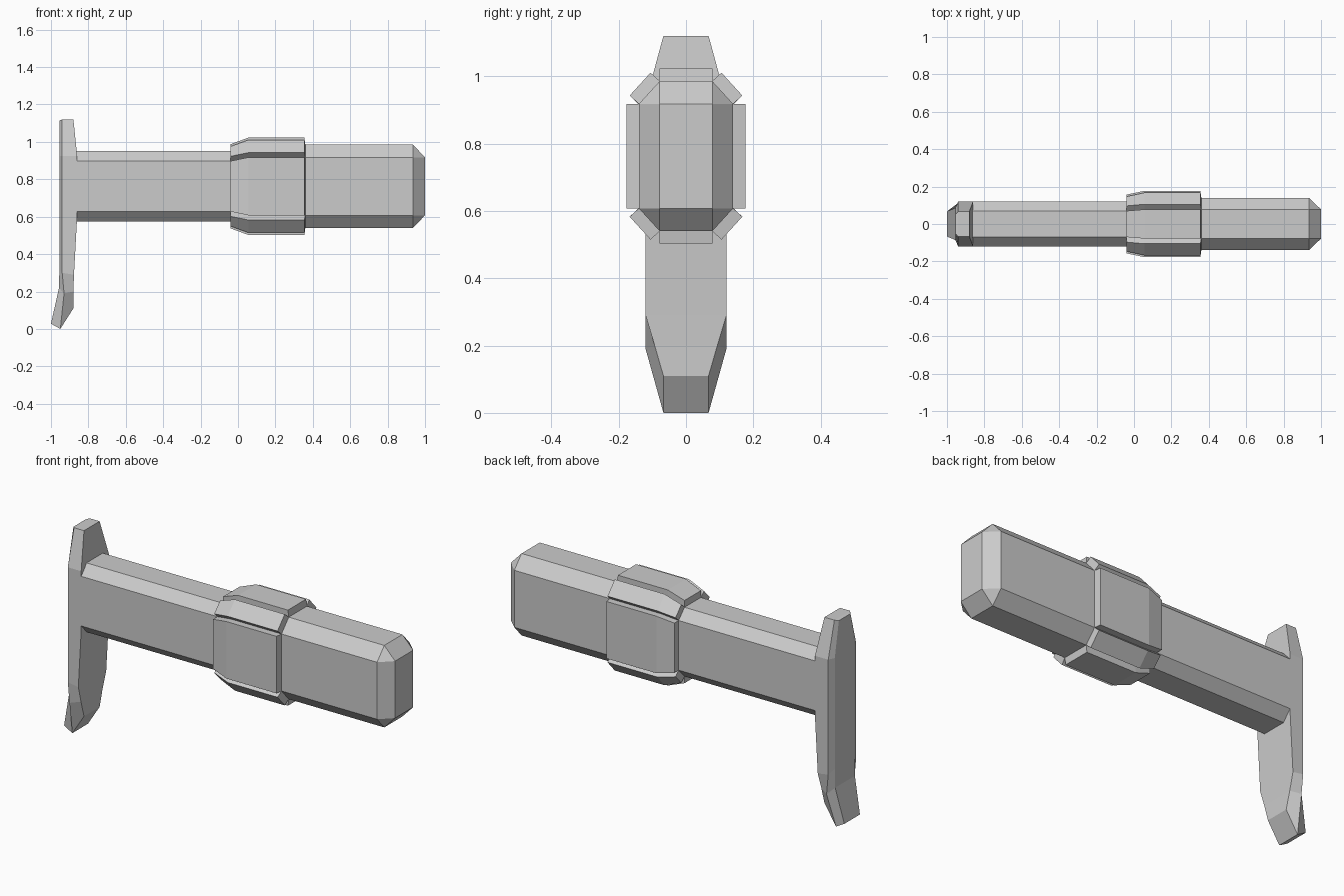
import bpy, bmesh
from mathutils import Vector

if "Cube" in bpy.data.objects:
    bpy.data.objects.remove(bpy.data.objects["Cube"])

ZC = 0.7625  # height of the barrel axis


def loft(name, rings):
    """Skin a list of closed rings (same point count), returning a flat-shaded object."""
    bm = bmesh.new()
    vs = [[bm.verts.new(p) for p in r] for r in rings]
    n = len(rings[0])
    for a, b in zip(vs, vs[1:]):
        for i in range(n):
            j = (i + 1) % n
            bm.faces.new((a[i], a[j], b[j], b[i]))
    # Caps: a strip of quads folded across the middle of the ring
    for r in (vs[0], vs[-1]):
        for i in range(n // 2 - 1):
            bm.faces.new((r[i], r[i + 1], r[n - 2 - i], r[n - 1 - i]))
    bmesh.ops.dissolve_limit(bm, angle_limit=0.001, verts=bm.verts[:], edges=bm.edges[:])
    bmesh.ops.remove_doubles(bm, verts=bm.verts[:], dist=1e-5)
    bmesh.ops.recalc_face_normals(bm, faces=bm.faces[:])
    me = bpy.data.meshes.new(name)
    bm.to_mesh(me)
    bm.free()
    ob = bpy.data.objects.new(name, me)
    bpy.context.collection.objects.link(ob)
    return ob


def octagon(x, hy, hz, fy, fz):
    """Chamfered rectangle: half sizes hy, hz; flat half widths fy, fz."""
    pts = [(fy, hz), (hy, fz), (hy, -fz), (fy, -hz),
           (-fy, -hz), (-hy, -fz), (-hy, fz), (-fy, hz)]
    return [Vector((x, y, ZC + z)) for y, z in pts]


SMALL = (0.12, 0.188, 0.070, 0.135)
BIG = (0.14, 0.223, 0.078, 0.155)

# Barrel: slim rear bar growing into the thick front, with chamfered nose
barrel = loft("barrel", [octagon(-0.89, *SMALL), octagon(-0.04, *SMALL),
                         octagon(0.055, *BIG), octagon(0.935, *BIG)])

# Nose: box-style bevel where each long face slopes into a rectangular end
bm = bmesh.new()
ring = [bm.verts.new(p) for p in octagon(0.935, *BIG)]
tip = [bm.verts.new((1.0, y * BIG[2], ZC + z * BIG[3]))
       for y, z in ((1, 1), (1, -1), (-1, -1), (-1, 1))]
for k in range(4):
    a, b, c = ring[2 * k], ring[2 * k + 1], ring[(2 * k + 2) % 8]
    bm.faces.new((a, b, tip[k]))
    bm.faces.new((b, c, tip[(k + 1) % 4], tip[k]))
bm.faces.new(tip)
bmesh.ops.recalc_face_normals(bm, faces=bm.faces[:])
if bm.faces[-1:] and sum(f.normal.x for f in bm.faces) < 0:
    bmesh.ops.reverse_faces(bm, faces=bm.faces[:])
me = bpy.data.meshes.new("nose")
bm.to_mesh(me)
bm.free()
bpy.context.collection.objects.link(bpy.data.objects.new("nose", me))

# Collar: one raised plate on each of the eight barrel sides
stations = [octagon(-0.04, *SMALL), octagon(0.055, *BIG), octagon(0.36, *BIG)]
for i in range(8):
    rings = []
    for s in stations:
        a, b = s[i], s[(i + 1) % 8]
        d = b - a
        off = Vector((0, -d.z, d.y)).normalized() * 0.037
        mid = (a + b) / 2 - Vector((a.x, 0, ZC))
        if off.dot(mid) < 0:
            off = -off
        rings.append([a, b, b + off, a + off])
    rings[-1][2].x = rings[-1][3].x = 0.355
    loft(f"collar_plate_{i + 1}", rings)


def blade(front, side, back):
    """Six-sided cross-section; each corner is (x, half width, z), mirrored in y."""
    half = [front, side, back]
    return ([Vector(p) for p in half]
            + [Vector((x, -y, z)) for x, y, z in reversed(half)])


# Rear handle: upright blade with tapered top and a kicked-back lower tip
loft("rear_handle", [
    blade((-0.880, 0.067, 1.12), (-0.940, 0.067, 1.12), (-0.955, 0.050, 1.115)),
    blade((-0.860, 0.120, 0.925), (-0.940, 0.120, 0.925), (-0.955, 0.085, 0.925)),
    blade((-0.860, 0.120, 0.600), (-0.940, 0.120, 0.600), (-0.955, 0.085, 0.600)),
    blade((-0.877, 0.120, 0.290), (-0.940, 0.120, 0.300), (-0.955, 0.085, 0.320)),
    blade((-0.880, 0.093, 0.200), (-0.930, 0.120, 0.190), (-0.957, 0.085, 0.220)),
    blade((-0.880, 0.067, 0.110), (-0.950, 0.067, 0.000), (-1.000, 0.067, 0.028)),
])
